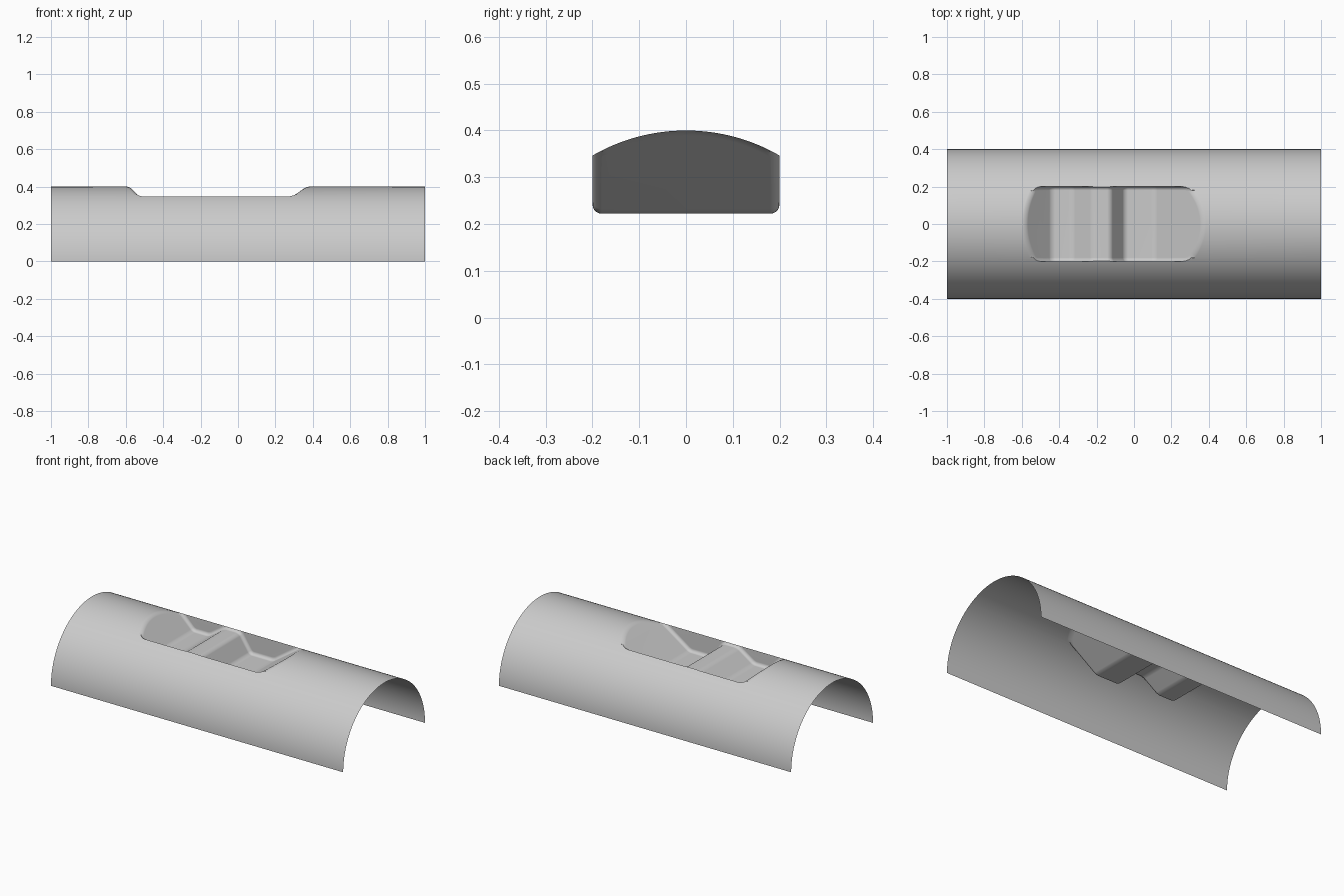
import bpy, bmesh, math
from mathutils import Vector

old = bpy.data.objects.get("Cube")
if old:
    bpy.data.objects.remove(old, do_unlink=True)

RADIUS, HALF_LENGTH, POCKET_HALF = 0.4, 1.0, 0.2

grey = bpy.data.materials.new("light_grey")
grey.use_nodes = True
COLOUR = (0.6, 0.6, 0.6, 1)
grey.diffuse_color = COLOUR
grey.node_tree.nodes["Principled BSDF"].inputs["Base Color"].default_value = COLOUR


def prism(bm, points, direction):
    """Extrude a closed outline into a solid."""
    face = bm.faces.new([bm.verts.new(p) for p in points])
    new = bmesh.ops.extrude_face_region(bm, geom=[face])["geom"]
    bmesh.ops.translate(bm, vec=direction,
                        verts=[v for v in new if isinstance(v, bmesh.types.BMVert)])
    bmesh.ops.recalc_face_normals(bm, faces=bm.faces)


def to_object(bm, name):
    mesh = bpy.data.meshes.new(name)
    bm.to_mesh(mesh)
    bm.free()
    mesh.materials.append(grey)
    obj = bpy.data.objects.new(name, mesh)
    bpy.context.collection.objects.link(obj)
    return obj


# Half-round body, solid until the pocket is cut
STEPS = 96
bm = bmesh.new()
arc = [math.pi * i / STEPS for i in range(STEPS + 1)]
prism(bm, [(-HALF_LENGTH, RADIUS * math.cos(a), RADIUS * math.sin(a)) for a in arc],
      Vector((2 * HALF_LENGTH, 0, 0)))
shell = to_object(bm, "half_round_cover")

# Pocket: lengthwise floor outline with two valleys and a ridge between
floor = [(-0.44, 0.26), (-0.33, 0.26), (-0.22, 0.335),
         (-0.125, 0.335), (-0.05, 0.222), (0.11, 0.222)]
outline = [(-0.68, 0.5)] + floor + [(0.512, 0.5)]
bm = bmesh.new()
prism(bm, [(x, -POCKET_HALF, z) for x, z in outline], Vector((0, 2 * POCKET_HALF, 0)))


def in_floor(v):
    return v.co.z < 0.45


# Round the bends across the floor, then the seam between floor and side walls
bends = [e for e in bm.edges if all(in_floor(v) for v in e.verts)
         and abs(e.verts[0].co.y - e.verts[1].co.y) > 0.1]
bmesh.ops.bevel(bm, geom=bends, offset=0.018, segments=4, profile=0.5, affect='EDGES')
seams = [e for e in bm.edges if any(in_floor(v) for v in e.verts)
         and abs(e.verts[0].co.y - e.verts[1].co.y) < 0.001]
bmesh.ops.bevel(bm, geom=seams, offset=0.02, segments=5, profile=0.5,
                affect='EDGES', clamp_overlap=False)
bmesh.ops.recalc_face_normals(bm, faces=bm.faces)
cutter = to_object(bm, "pocket_cutter")
cutter.hide_render = True

# Cut the pocket and bake the result
cut = shell.modifiers.new("pocket", 'BOOLEAN')
cut.operation, cut.solver, cut.object = 'DIFFERENCE', 'EXACT', cutter
graph = bpy.context.evaluated_depsgraph_get()
bm = bmesh.new()
bm.from_mesh(shell.evaluated_get(graph).to_mesh())
shell.modifiers.clear()
bpy.data.objects.remove(cutter, do_unlink=True)
bm.normal_update()

# Open the ends and underside, leaving a thin sheet
flat = [f for f in bm.faces if abs(f.normal.x) > 0.99 or f.normal.z < -0.99]
bmesh.ops.delete(bm, geom=flat, context='FACES')


# Soften the two end rims, where a pocket slope meets the round body
def is_slope(f):
    return abs(f.normal.x) > 0.4 and abs(f.normal.y) < 0.01


def is_body(f):
    return abs(f.normal.x) < 0.01


rims = [e for e in bm.edges if len(e.link_faces) == 2
        and any(is_slope(f) for f in e.link_faces)
        and any(is_body(f) for f in e.link_faces)
        and all(v.co.z > 0.343 and not -0.5 < v.co.x < 0.25 for v in e.verts)]
bmesh.ops.bevel(bm, geom=rims, offset=0.018, segments=4, profile=0.5, affect='EDGES')
bm.to_mesh(shell.data)
bm.free()

bpy.ops.object.select_all(action='DESELECT')
shell.select_set(True)
bpy.context.view_layer.objects.active = shell
bpy.ops.object.shade_smooth_by_angle(angle=math.radians(30))
weighted = shell.modifiers.new("even_shading", 'WEIGHTED_NORMAL')
weighted.keep_sharp = True
